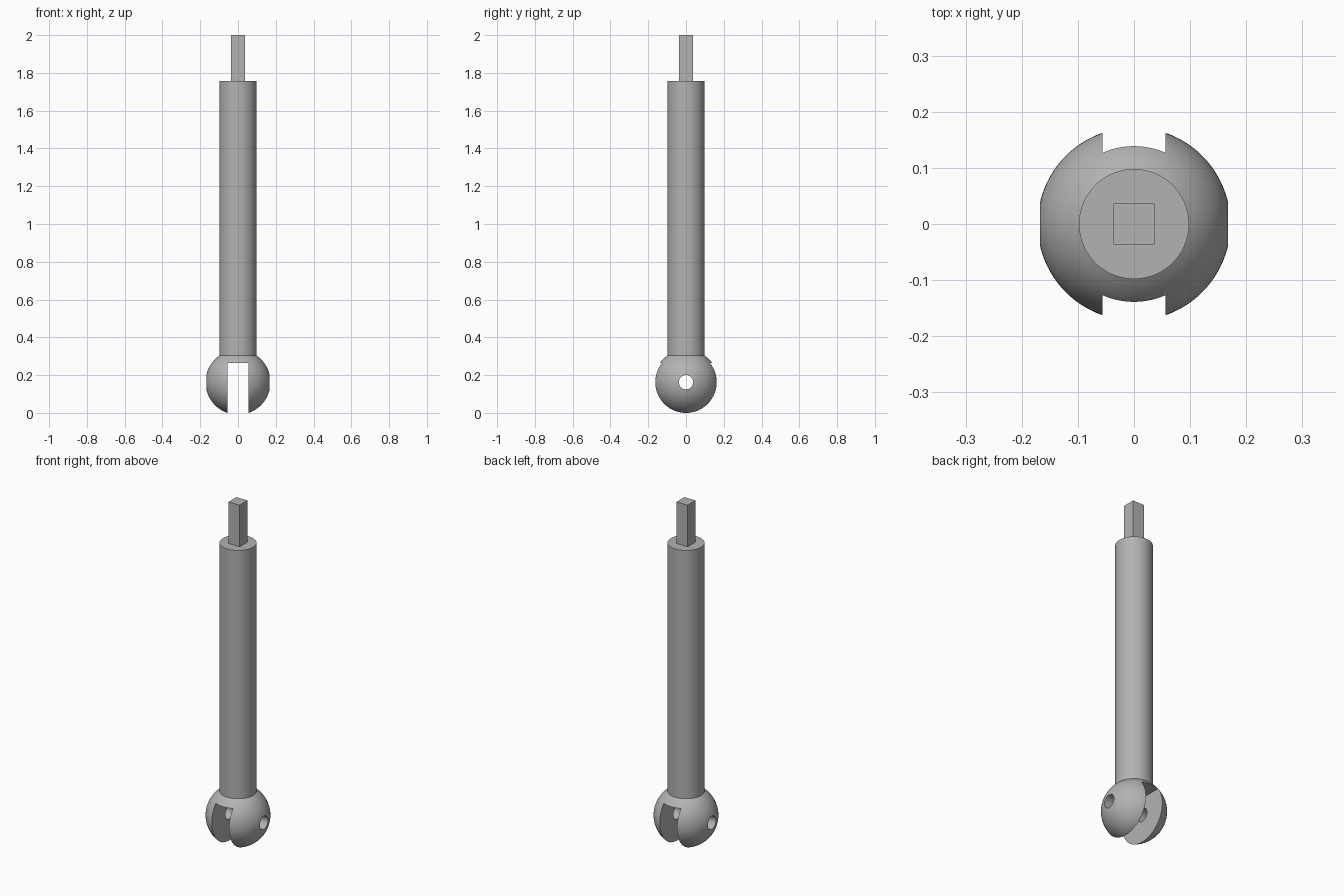
import bpy, bmesh
from math import asin, cos, sin, pi, radians
from mathutils import Matrix, Vector

cube = bpy.data.objects.get("Cube")
if cube:
    bpy.data.objects.remove(cube, do_unlink=True)

BALL_R, BALL_Z = 0.172, 0.1625
SHAFT_R, SHAFT_TOP = 0.098, 1.757
SLOT_HALF, SLOT_TOP = 0.056, 0.264
HOLE_R = 0.038
TIP_HALF = 0.0365

grey = bpy.data.materials.new("plain grey")
grey.use_nodes = True
colour = (0.45, 0.45, 0.45, 1)
grey.diffuse_color = colour
grey.node_tree.nodes["Principled BSDF"].inputs["Base Color"].default_value = colour


def make_object(name, bm):
    bmesh.ops.recalc_face_normals(bm, faces=bm.faces)
    mesh = bpy.data.meshes.new(name)
    bm.to_mesh(mesh)
    bm.free()
    mesh.materials.append(grey)
    obj = bpy.data.objects.new(name, mesh)
    bpy.context.collection.objects.link(obj)
    return obj


def box(name, low, high):
    low, high = Vector(low), Vector(high)
    bm = bmesh.new()
    bmesh.ops.create_cube(bm, size=1, matrix=Matrix.Translation((low + high) / 2)
                          @ Matrix.Diagonal((high - low).to_4d()))
    return make_object(name, bm)


def lathe(name, profile, steps):
    bm = bmesh.new()
    verts = [bm.verts.new((r, 0, z)) for r, z in profile]
    edges = [bm.edges.new(pair) for pair in zip(verts, verts[1:])]
    bmesh.ops.spin(bm, geom=verts + edges, cent=(0, 0, 0), axis=(0, 0, 1),
                   angle=2 * pi, steps=steps, use_merge=True)
    bmesh.ops.remove_doubles(bm, verts=bm.verts, dist=1e-5)
    return make_object(name, bm)


# Shaft flowing into the ball end, turned as one body
start, end, rings = -pi / 2, pi / 2 - asin(SHAFT_R / BALL_R), 36
angles = [start + (end - start) * i / rings for i in range(rings + 1)]
profile = [(BALL_R * cos(a), BALL_Z + BALL_R * sin(a)) for a in angles]
profile[0] = (0, BALL_Z - BALL_R)
body = lathe("shaft_with_ball_end", profile + [(SHAFT_R, SHAFT_TOP), (0, SHAFT_TOP)], 96)

# Fork slot running front to back, and pin hole running side to side
slot = box("slot_cutter", (-SLOT_HALF, -0.3, -0.2), (SLOT_HALF, 0.3, SLOT_TOP))
bm = bmesh.new()
bmesh.ops.create_cone(bm, cap_ends=True, segments=48, radius1=HOLE_R, radius2=HOLE_R, depth=0.6,
                      matrix=Matrix.Translation((0, 0, BALL_Z)) @ Matrix.Rotation(pi / 2, 4, "Y"))
hole = make_object("pin_hole_cutter", bm)

bpy.context.view_layer.objects.active = body
for cutter in (slot, hole):
    cut = body.modifiers.new(cutter.name, "BOOLEAN")
    cut.operation, cut.solver, cut.object = "DIFFERENCE", "EXACT", cutter
    bpy.ops.object.modifier_apply(modifier=cut.name)
    bpy.data.objects.remove(cutter, do_unlink=True)

# Square drive tip
box("square_tip", (-TIP_HALF, -TIP_HALF, SHAFT_TOP), (TIP_HALF, TIP_HALF, 2))

# Smooth round surfaces, crisp edges
bpy.ops.object.select_all(action="DESELECT")
body.select_set(True)
bpy.ops.object.shade_smooth_by_angle(angle=radians(30))
